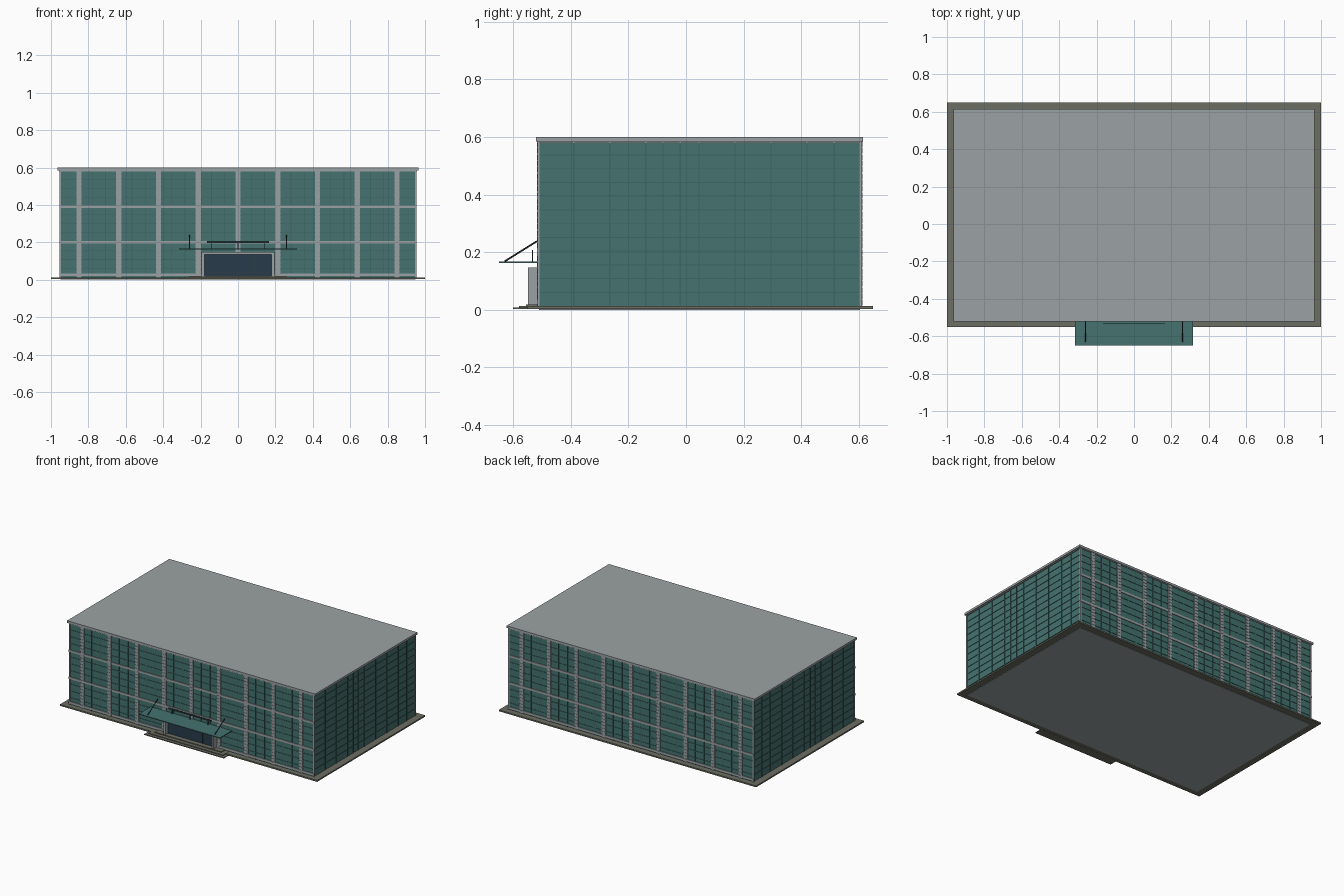
import bpy, bmesh, math
from mathutils import Matrix, Vector

if "Cube" in bpy.data.objects:
    bpy.data.objects.remove(bpy.data.objects["Cube"])


def mat(name, rgb):
    m = bpy.data.materials.new(name)
    m.diffuse_color = (*rgb, 1)
    m.use_nodes = True
    m.node_tree.nodes["Principled BSDF"].inputs["Base Color"].default_value = m.diffuse_color
    return m


GLASS = mat("teal_glass", (0.058, 0.17, 0.16))
FRAME = mat("teal_frame", (0.045, 0.135, 0.128))
CONCRETE = mat("light_concrete", (0.33, 0.36, 0.37))
PLINTH = mat("plinth_stone", (0.15, 0.155, 0.125))
DOOR = mat("door_glass", (0.02, 0.045, 0.07))
METAL = mat("dark_metal", (0.03, 0.05, 0.055))


def boxes(name, items, material):
    """One object from boxes given as (x0, x1, y0, y1, z0, z1)."""
    bm = bmesh.new()
    for x0, x1, y0, y1, z0, z1 in items:
        c = Vector(((x0 + x1) / 2, (y0 + y1) / 2, (z0 + z1) / 2))
        s = Matrix.Diagonal((abs(x1 - x0), abs(y1 - y0), abs(z1 - z0), 1))
        bmesh.ops.create_cube(bm, size=1, matrix=Matrix.Translation(c) @ s)
    me = bpy.data.meshes.new(name)
    bm.to_mesh(me)
    bm.free()
    me.materials.append(material)
    ob = bpy.data.objects.new(name, me)
    bpy.context.collection.objects.link(ob)
    return ob


def rod(name, a, b, r, material):
    a, b = Vector(a), Vector(b)
    d = b - a
    bpy.ops.mesh.primitive_cylinder_add(vertices=8, radius=r, depth=d.length,
                                        location=(a + b) / 2)
    ob = bpy.context.object
    ob.name = name
    ob.rotation_euler = d.to_track_quat('Z', 'Y').to_euler()
    ob.data.materials.append(material)


FRONT, BACK, SIDE = -0.512, 0.607, 0.95     # glass planes
BASE, TOP = 0.013, 0.585

# Plinth, glazed body and roof
boxes("plinth", [(-1, 1, -0.55, 0.65, 0.003, BASE)], PLINTH)
boxes("ground_floor_slab", [(-0.95, 0.95, -0.51, 0.605, 0, 0.004)], CONCRETE)
boxes("glass_body", [(-SIDE, SIDE, FRONT, BACK, BASE, TOP)], GLASS)
boxes("roof_slab", [(-0.965, 0.965, -0.521, 0.615, TOP, 0.6)], CONCRETE)
boxes("roof_soffit_trim", [(-0.958, 0.958, -0.517, 0.611, 0.58, TOP)], CONCRETE)

cols = [-0.85 + 0.2125 * i for i in range(9)]
bands = [0.027, 0.2, 0.39]
rows = [BASE + (TOP - BASE) * i / 12 for i in range(1, 12)]

# Front and back facades
for label, y, s in (("front", FRONT, -1), ("back", BACK, 1)):
    # Columns of stacked panels over a thin core
    cores, panels = [], []
    n = 26
    h = (TOP - BASE) / n
    for x in cols:
        cores.append((x - 0.011, x + 0.011, y, y + s * 0.004, BASE, TOP))
        for k in range(n):
            z = BASE + k * h
            if label == "front" and abs(x) < 0.01 and z < 0.14:
                continue
            panels.append((x - 0.014, x + 0.014, y, y + s * 0.006,
                           z + 0.0012, z + h - 0.0012))
    boxes(label + "_column_cores", cores, CONCRETE)
    boxes(label + "_column_panels", panels, CONCRETE)
    # Storey bands and corner posts
    boxes(label + "_storey_bands",
          [(-0.955, 0.955, y, y + s * 0.005, z - 0.0075, z + 0.0075) for z in bands],
          CONCRETE)
    boxes(label + "_corner_posts",
          [(e * 0.946, e * 0.955, y - s * 0.004, y + s * 0.004, BASE, TOP)
           for e in (-1, 1)], CONCRETE)
    # Slim window frames
    edges = [-0.95] + cols + [0.95]
    bars = []
    for a, b in zip(edges, edges[1:]):
        steps = 3 if b - a > 0.15 else 1
        for k in range(1, steps):
            x = a + (b - a) * k / steps
            bars.append((x - 0.002, x + 0.002, y, y + s * 0.003, BASE, TOP))
    bars += [(-SIDE, SIDE, y, y + s * 0.0025, z - 0.0015, z + 0.0015) for z in rows]
    boxes(label + "_window_frames", bars, FRAME)

# Side facades
bays = [-0.39, -0.265, -0.14, -0.08, -0.02, 0.045, 0.17, 0.295, 0.42, 0.515]
for label, s in (("left", -1), ("right", 1)):
    x = s * SIDE
    bars = [(x, x + s * 0.004, y - 0.002, y + 0.002, BASE, TOP) for y in bays]
    bars += [(x, x + s * 0.003, FRONT, BACK, z - 0.0015, z + 0.0015) for z in rows]
    boxes(label + "_window_frames", bars, FRAME)

# Entrance: portal frame, door leaves and steps
boxes("entrance_portal", [(-0.195, -0.18, -0.548, FRONT, BASE, 0.147),
                          (0.18, 0.195, -0.548, FRONT, BASE, 0.147),
                          (-0.18, 0.18, -0.548, FRONT, 0.135, 0.147)], CONCRETE)
boxes("entrance_doors", [(-0.18, 0.18, -0.522, FRONT, BASE, 0.135)], DOOR)
boxes("door_frames", [(x - 0.0015, x + 0.0015, -0.524, -0.52, BASE, 0.135)
                      for x in (-0.09, 0, 0.09)], METAL)
boxes("entrance_steps", [(-0.31, 0.31, -0.6, -0.54, 0.002, 0.008),
                         (-0.29, 0.29, -0.58, -0.515, 0.006, 0.0135),
                         (-0.26, 0.26, -0.555, -0.515, 0.012, 0.019)], PLINTH)

# Canopy with hanger rods and a blank slatted sign rail
boxes("canopy_glass", [(-0.315, 0.315, -0.65, -0.518, 0.162, 0.168)], GLASS)
for s, side in ((-1, "left"), (1, "right")):
    rod(side + "_canopy_hanger", (s * 0.26, -0.518, 0.238),
        (s * 0.26, -0.63, 0.168), 0.003, METAL)
boxes("sign_rail", [(-0.165, 0.165, -0.535, -0.532, 0.197, 0.207)], METAL)
boxes("sign_rail_posts", [(x - 0.002, x + 0.002, -0.535, -0.531, 0.167, 0.2)
                          for x in (-0.14, 0, 0.14)], METAL)
